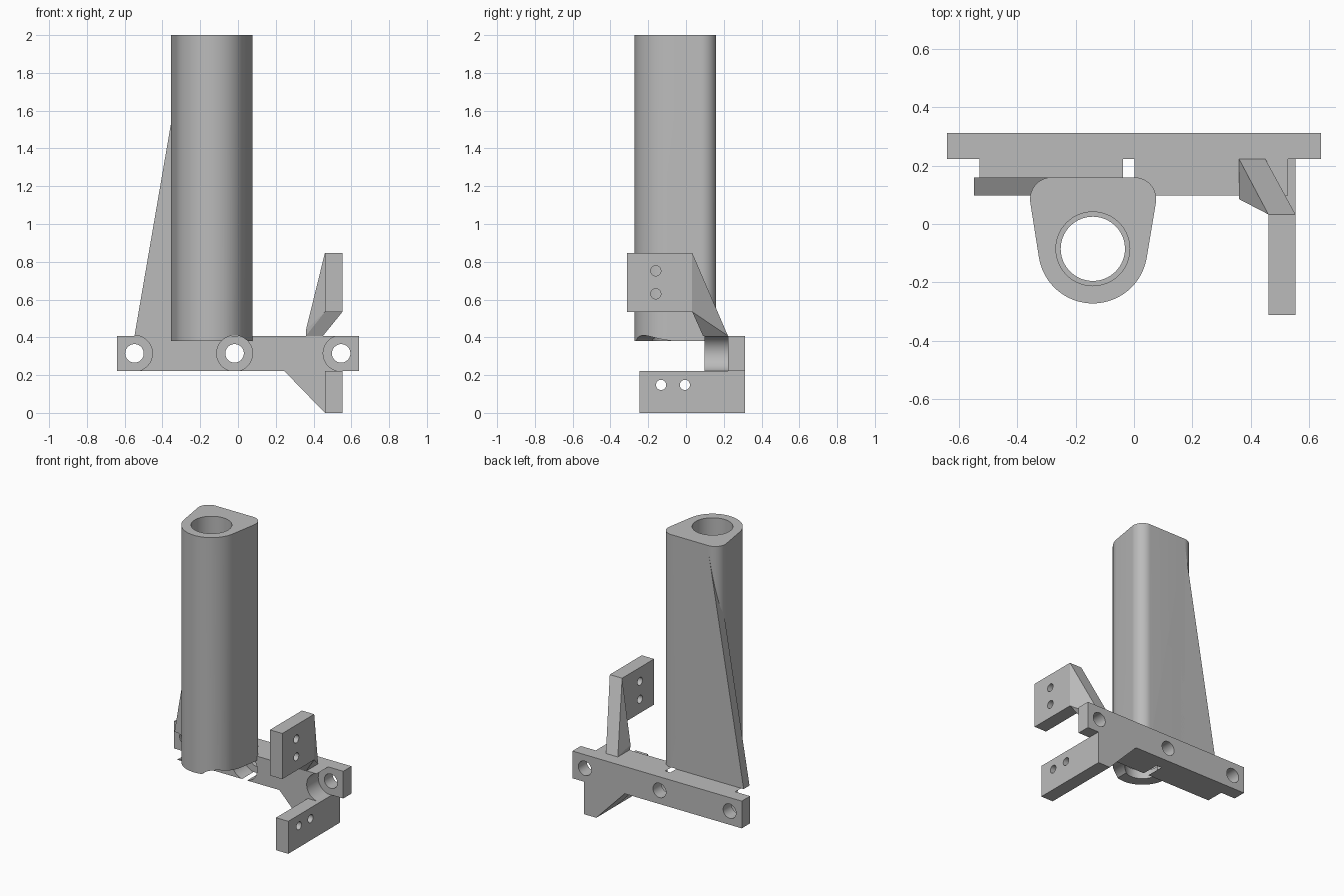
import bpy, bmesh, math
from itertools import product

if "Cube" in bpy.data.objects:
    bpy.data.objects.remove(bpy.data.objects["Cube"])

grey = bpy.data.materials.new("plain grey")
grey.diffuse_color = (0.5, 0.5, 0.5, 1)
grey.use_nodes = True
grey.node_tree.nodes["Principled BSDF"].inputs["Base Color"].default_value = grey.diffuse_color


def hull(name, points):
    """Solid convex part wrapped around a few points."""
    bm = bmesh.new()
    for p in points:
        bm.verts.new(p)
    bmesh.ops.convex_hull(bm, input=bm.verts[:])
    bmesh.ops.delete(bm, geom=[v for v in bm.verts if not v.link_faces], context='VERTS')
    bmesh.ops.dissolve_limit(bm, angle_limit=0.01, verts=bm.verts[:], edges=bm.edges[:])
    bmesh.ops.recalc_face_normals(bm, faces=bm.faces[:])
    me = bpy.data.meshes.new(name)
    bm.to_mesh(me)
    bm.free()
    me.materials.append(grey)
    ob = bpy.data.objects.new(name, me)
    bpy.context.collection.objects.link(ob)
    return ob


def box(name, x, y, z):
    return hull(name, product(x, y, z))


def prism_y(name, profile, y):
    return hull(name, [(px, py, pz) for px, pz in profile for py in y])


def drill(ob, axis, centre, radius, length, sides=64):
    """Cut a round hole along an axis through the part."""
    rot = {'X': (0, math.pi / 2, 0), 'Y': (math.pi / 2, 0, 0), 'Z': (0, 0, 0)}[axis]
    bpy.ops.mesh.primitive_cylinder_add(vertices=sides, radius=radius, depth=length,
                                        location=centre, rotation=rot)
    cutter = bpy.context.object
    cutter.hide_render = True
    cutter.data.materials.append(grey)
    mod = ob.modifiers.new("hole", 'BOOLEAN')
    mod.operation, mod.solver, mod.object = 'DIFFERENCE', 'EXACT', cutter
    bpy.ops.object.select_all(action='DESELECT')
    bpy.context.view_layer.objects.active = ob
    ob.select_set(True)
    bpy.ops.object.modifier_apply(modifier=mod.name)
    bpy.data.objects.remove(cutter)


screws = (-0.548, -0.018, 0.546)
SZ = 0.315                                   # screw height

# mounting bar with three screw holes
bar = box("mounting_bar", (-0.64, 0.64), (0.222, 0.312), (0.222, 0.408))
for x in screws:
    drill(bar, 'Y', (x, 0.26, SZ), 0.049, 0.4, 48)

# thick block in front of the bar, with round clearances for screw heads
block = box("bar_block", (-0.548, 0.546), (0.097, 0.222), (0.222, 0.408))
for x in screws:
    drill(block, 'Y', (x, 0.0, SZ), 0.095, 0.8)

# upright tube: outline wrapped around one big and two small circles
outline = []
for cx, cy, r in ((-0.141, -0.085, 0.187), (-0.281, 0.085, 0.075), (0.001, 0.085, 0.075)):
    for i in range(72):
        a = math.tau * i / 72
        outline.append((cx + r * math.cos(a), cy + r * math.sin(a)))
tube = hull("upright_tube", [(x, y, z) for x, y in outline for z in (0.38, 2.0)])
drill(tube, 'Z', (-0.141, -0.085, 1.44), 0.1265, 2.0)       # bore, leaving a bottom lip
drill(tube, 'Z', (-0.141, -0.085, 0.5), 0.11, 1.0)          # smaller hole in the lip
drill(tube, 'Y', (screws[1], -0.1, SZ), 0.095, 0.9)         # screw clearance

# tall sloping rib beside the tube
rib = prism_y("tube_rib", [(-0.548, 0.408), (-0.283, 1.95), (-0.25, 1.95), (-0.25, 0.408)],
              (0.097, 0.16))

# lower bracket plate with two holes, and its triangular gusset
lower = box("lower_bracket", (0.46, 0.553), (-0.247, 0.312), (0, 0.222))
for y in (-0.132, -0.006):
    drill(lower, 'X', (0.5, y, 0.148), 0.027, 0.4, 32)
gusset = prism_y("lower_gusset", [(0.245, 0.222), (0.46, 0.0), (0.46, 0.222)], (0.097, 0.312))

# upper bracket plate with two holes
upper = box("upper_bracket", (0.46, 0.553), (-0.312, 0.033), (0.535, 0.847))
for z in (0.63, 0.752):
    drill(upper, 'X', (0.5, -0.16, z), 0.027, 0.4, 32)

# leaning arm between the block and the upper plate
arm = hull("upper_arm",
           [(x, y, z) for x in (0.36, 0.45) for y, z in ((0.222, 0.408), (0.09, 0.408), (0.085, 0.44))]
           + [(x, 0.033, z) for x in (0.46, 0.553) for z in (0.535, 0.847)])

# smooth the round walls, keep the corners sharp
bpy.ops.object.select_all(action='DESELECT')
for ob in (bar, block, tube, lower, upper):
    ob.select_set(True)
    bpy.context.view_layer.objects.active = ob
bpy.ops.object.shade_smooth_by_angle(angle=math.radians(25))
